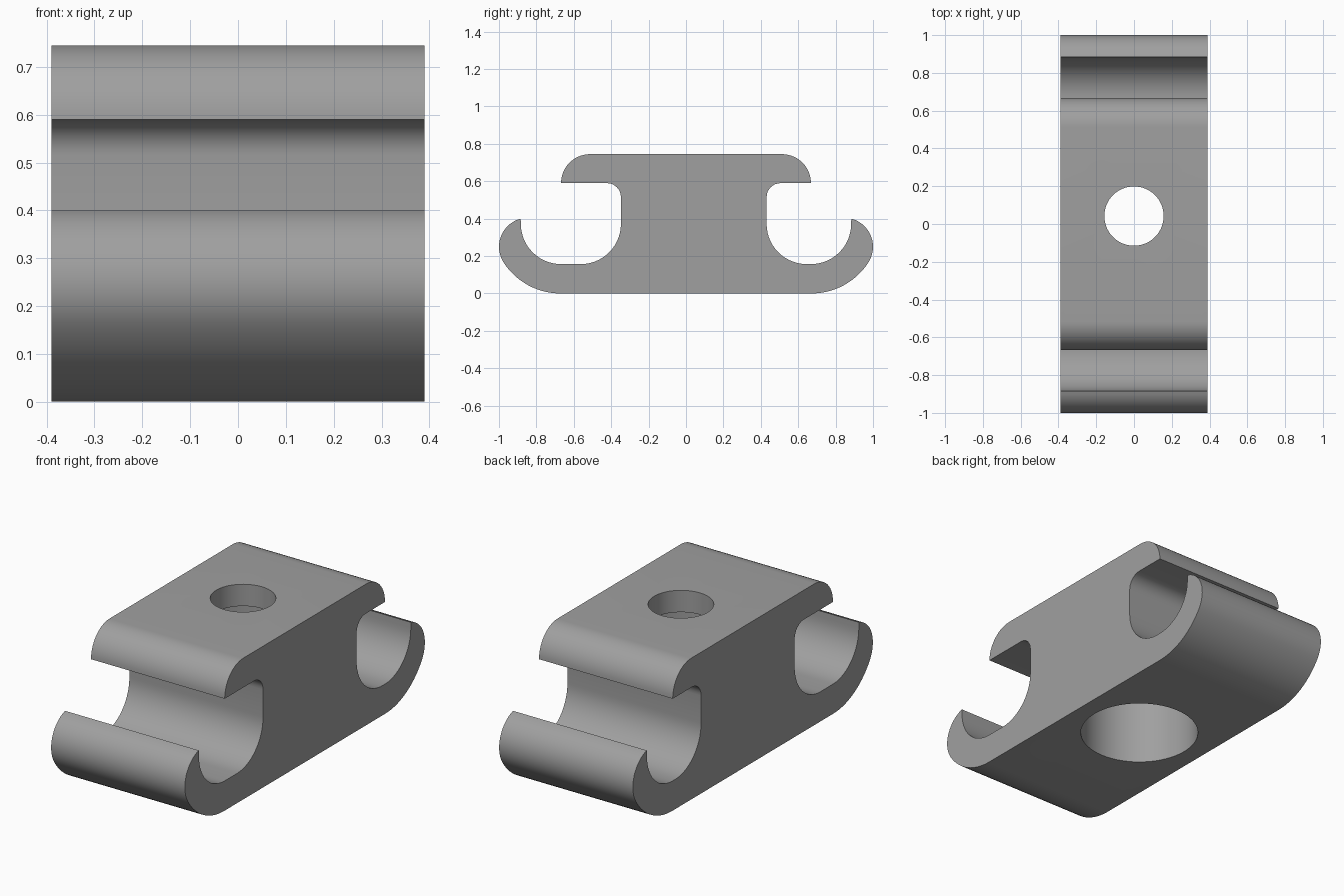
import bpy, bmesh, math
from mathutils import Vector

if "Cube" in bpy.data.objects:
    bpy.data.objects.remove(bpy.data.objects["Cube"])

HALF_W, TOP, LIP = 0.39, 0.745, 0.59


def arc(cy, cz, r, a0, a1, n=14):
    """Points of a circular arc in the y-z plane, angles in degrees."""
    return [(cy + r * math.cos(math.radians(a0 + (a1 - a0) * i / n)),
             cz + r * math.sin(math.radians(a0 + (a1 - a0) * i / n))) for i in range(n + 1)]


def side_profile(neck):
    """Right-hand half of the section, bottom to top; neck is the wall's distance from centre."""
    slot, floor, inner = 0.215, 0.157, 0.883
    pts = arc(0.67, 0.364, 0.364, -90, -33)                        # rounded belly
    pts += arc(0.845, 0.25, 0.155, -33, 75.5)[1:]                  # hook tip
    pts += arc(inner - slot, floor + slot, slot, 0, -90)           # slot, outer side
    pts += arc(neck + slot, floor + slot, slot, 270, 180)          # slot, neck side
    pts += arc(neck + 0.075, LIP - 0.075, 0.075, 180, 90, 8)       # fillet under the lip
    pts += arc(0.513, LIP, 0.155, 0, 90)                           # rounded top edge
    return pts


grey = bpy.data.materials.new("grey")
grey.diffuse_color = (0.35, 0.35, 0.35, 1)
grey.use_nodes = True
grey.node_tree.nodes["Principled BSDF"].inputs["Base Color"].default_value = grey.diffuse_color

# Clamp body: section extruded across the width
section = side_profile(0.431) + [(-y, z) for y, z in reversed(side_profile(0.348))]
bm = bmesh.new()
face = bm.faces.new([bm.verts.new((-HALF_W, y, z)) for y, z in section])
ext = bmesh.ops.extrude_face_region(bm, geom=[face])
bmesh.ops.translate(bm, vec=Vector((2 * HALF_W, 0, 0)),
                    verts=[v for v in ext["geom"] if isinstance(v, bmesh.types.BMVert)])
bmesh.ops.remove_doubles(bm, verts=bm.verts, dist=1e-5)
bmesh.ops.recalc_face_normals(bm, faces=bm.faces)
mesh = bpy.data.meshes.new("clamp_body")
bm.to_mesh(mesh)
bm.free()
body = bpy.data.objects.new("clamp_body", mesh)
bpy.context.collection.objects.link(body)
mesh.materials.append(grey)

# Bolt hole through the top, wide counterbore from below
for name, r, z0, z1 in (("bolt_hole_cutter", 0.157, 0.3, 1.0),
                        ("counterbore_cutter", 0.295, -0.2, 0.63)):
    bpy.ops.mesh.primitive_cylinder_add(vertices=64, radius=r, depth=z1 - z0,
                                        location=(0, 0.042, (z0 + z1) / 2))
    cutter = bpy.context.object
    cutter.name = name
    cutter.data.materials.append(grey)
    mod = body.modifiers.new(name, 'BOOLEAN')
    mod.operation, mod.solver, mod.object = 'DIFFERENCE', 'EXACT', cutter
    bpy.ops.object.select_all(action='DESELECT')
    body.select_set(True)
    bpy.context.view_layer.objects.active = body
    bpy.ops.object.modifier_apply(modifier=mod.name)
    bpy.data.objects.remove(cutter)

bpy.ops.object.shade_smooth_by_angle(angle=math.radians(30))
